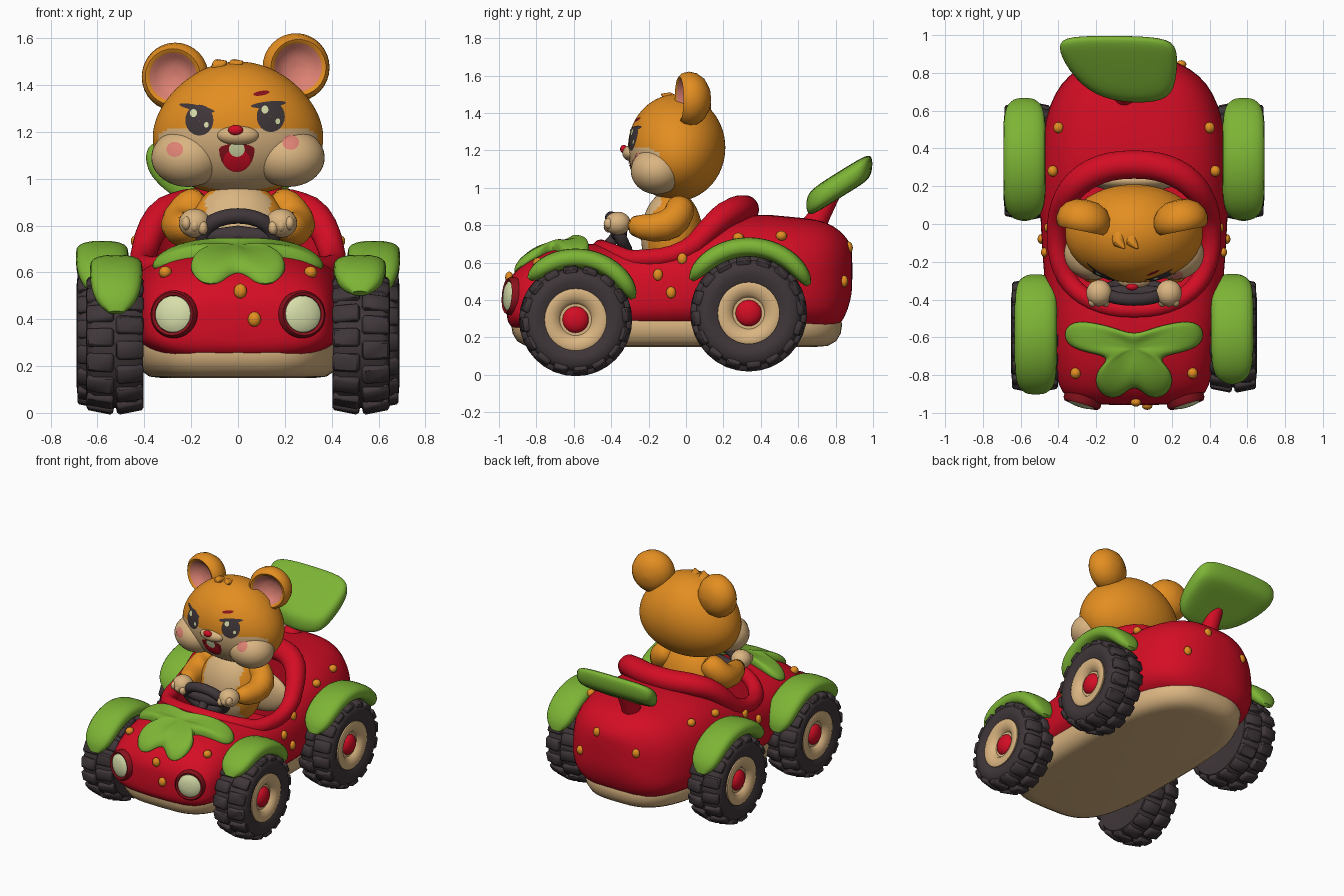
import bpy, bmesh
from math import sin, cos, pi, sqrt, radians, copysign
from mathutils import Vector, Matrix, Euler

if bpy.data.objects.get("Cube"):
    bpy.data.objects.remove(bpy.data.objects["Cube"], do_unlink=True)

def material(name, *rgb):
    m = bpy.data.materials.new(name)
    m.use_nodes = True
    m.diffuse_color = (*rgb, 1)
    next(n for n in m.node_tree.nodes if n.type == 'BSDF_PRINCIPLED').inputs["Base Color"].default_value = (*rgb, 1)
    return m

red, dark_red = material("berry red", .66, .004, .018), material("dark red", .25, .006, .012)
orange, cream = material("orange fur", .77, .27, .015), material("cream", .7, .46, .22)
dark, green = material("dark rubber", .05, .037, .04), material("leaf green", .205, .46, .036)
pink, pale = material("pink", .72, .22, .17), material("pale glass", .68, .73, .4)

# ---- helpers
def turn(count):
    return [2 * pi * i / count for i in range(count)]

def power(v, e):
    return copysign(abs(v) ** e, v)

def apply_modifier(ob, name):
    bpy.context.view_layer.objects.active = ob
    bpy.ops.object.modifier_apply(modifier=name)

def finish(name, bm, mats, rule=None, subdivide=0):
    bmesh.ops.recalc_face_normals(bm, faces=bm.faces)
    for f in bm.faces:
        f.material_index = int(rule(f.calc_center_median())) if rule else 0
    ob = bpy.data.objects.new(name, bpy.data.meshes.new(name))
    bm.to_mesh(ob.data)
    bm.free()
    for m in mats:
        ob.data.materials.append(m)
    bpy.context.collection.objects.link(ob)
    if subdivide:
        ob.modifiers.new("Smooth", 'SUBSURF').levels = subdivide
        apply_modifier(ob, "Smooth")
    return ob

def loft(name, rings, *mats, closed=False, caps=True, **options):
    bm = bmesh.new()
    rows = [[bm.verts.new(p) for p in ring] for ring in rings]
    for a, b in zip(rows, rows[1:] + rows[:1] if closed else rows[1:]):
        for i in range(len(a)):
            bm.faces.new((a[i - 1], a[i], b[i], b[i - 1]))
    for row in (rows[0], rows[-1]) if caps and not closed else ():
        bm.faces.new(row)
    return finish(name, bm, mats, **options)

def ball(name, place, size, *mats, rule=None, detail=24):
    bm = bmesh.new()
    bmesh.ops.create_uvsphere(bm, u_segments=detail, v_segments=detail * 2 // 3, radius=1,
                              matrix=Matrix.LocRotScale(Vector(place), None, Vector(size)))
    return finish(name, bm, mats, rule)

def circle(p, axis, r):
    side = axis.cross(Vector((0, 0, 1))).normalized()
    return [p + (side * cos(a) + side.cross(axis) * sin(a)) * max(r, .001) for a in turn(32)]

def lathe(name, profile, place, axis, *mats, rule=None):
    axis = Vector(axis).normalized()
    loft(name, [circle(Vector(place) + axis * d, axis, r) for r, d in profile], *mats, rule=rule)

def tube(name, points, radii, mat, closed=False, subdivide=0):
    pts, n, rings = [Vector(p) for p in points], len(points), []
    for i, p in enumerate(pts):
        after = pts[(i + 1) % n if closed else min(i + 1, n - 1)]
        before = pts[i - 1 if closed else max(i - 1, 0)]
        rings.append(circle(p, (after - before).normalized(), radii[i]))
    loft(name, rings, mat, closed=closed, subdivide=subdivide)

def pad(name, outline, cx, cy, height, layers):
    rings = []
    for s, lift in layers:
        flat = [(cx + (x - cx) * s, cy + (y - cy) * s) for x, y in outline]
        rings.append([(x, y, height(x, y) + lift) for x, y in flat])
    loft(name, rings, green, subdivide=2)

def table(rows, t):
    a, b = next(((a, b) for a, b in zip(rows, rows[1:]) if t <= b[0]), rows[-2:])
    k = min(1, max(0, (t - a[0]) / (b[0] - a[0])))
    return [p + (q - p) * k for p, q in zip(a[1:], b[1:])]

# ---- car shell: stations of y, underside, top, half width
stations = [(-.96, .3, .47, .14), (-.945, .27, .5, .27), (-.92, .24, .55, .36), (-.86, .22, .61, .4),
            (-.75, .21, .665, .425), (-.6, .21, .7, .44), (-.45, .21, .7, .46), (-.3, .21, .7, .475),
            (-.1, .21, .74, .49), (.1, .21, .82, .5), (.35, .21, .87, .5), (.55, .21, .845, .475),
            (.7, .22, .835, .42), (.79, .23, .8, .345), (.85, .3, .745, .25), (.88, .4, .7, .15),
            (.89, .46, .66, .06)]

def section(y):
    low, high, w = table(stations, y)
    mid = low + .38 * (high - low)
    return mid - low, high - mid, w, mid

def shell_top(x, y):
    down, up, w, mid = section(y)
    return mid + up * max(0, 1 - min(1, abs(x) / w) ** 2.8) ** .36

def shell_side(y, z):
    down, up, w, mid = section(y)
    return w * max(0, 1 - abs((z - mid) / up) ** 2.8) ** .36

rings = []
for y in (row[0] for row in stations):
    down, up, w, mid = section(y)
    rings.append([(w * power(cos(a), .72), y, mid + (up if a < pi else down) * power(sin(a), .72)) for a in turn(40)])
shell = loft("car_shell", rings, red, subdivide=1)

# cockpit opening, padded rim rising into a headrest, seat back
def oval(rx, ry):
    return [(rx * power(cos(a), .88), -.07 + ry * power(sin(a), .88)) for a in turn(48)]

cutter = loft("cockpit_cutter", [[(x, y, z) for x, y in oval(.39, .36)] for z in (.38, 1.3)], red)
cutter.hide_render = True
cut = shell.modifiers.new("Cockpit", 'BOOLEAN')
cut.operation, cut.solver, cut.object = 'DIFFERENCE', 'EXACT', cutter
apply_modifier(shell, "Cockpit")
bpy.data.objects.remove(cutter, do_unlink=True)
rim = [(-.46, .68, .045), (-.3, .615, .05), (-.1, .63, .05), (.03, .68, .055), (.12, .775, .062),
       (.2, .85, .07), (.28, .885, .075), (.32, .885, .075)]
path = oval(.41, .385)
tube("cockpit_rim", [(x, y, table(rim, y)[0]) for x, y in path], [table(rim, y)[1] for x, y in path], red, closed=True)
ball("seat_back", (0, .23, .6), (.24, .06, .15), cream)

# cream underbody, blunt at the nose and round at the tail
rings = []
for s, z in ((.76, .15), (.86, .155), (.94, .18), (.985, .22), (1, .27), (.98, .3)):
    rings.append([(.44 * s * power(cos(a), .68 if a < pi else .55),
                   -.05 + .885 * s ** .6 * power(sin(a), .68 if a < pi else .55), z) for a in turn(64)])
loft("underbody", rings, cream)

# ---- wheels and fenders
def wheel(name, x, y, z, radius, side):
    place, s = Vector((x, y, z)), radius / .295
    tyre = [(0, .05), (.15, .06), (.15, .1), (.2, .125), (.25, .12), (.275, .09), (.275, -.09), (.25, -.12),
            (.16, -.12), (0, -.1)]
    lathe(name + "_tyre", [(r * s, d) for r, d in tyre], place, (side, 0, 0), dark)
    disc = [(0, .085), (.085, .085), (.1, .108), (.15, .122), (.166, .115), (.165, .08)]
    lathe(name + "_disc", disc, place, (side, 0, 0), cream)
    ball(name + "_hub", (x + side * .075, y, z), (.045, .072, .072), red)
    bm = bmesh.new()
    for half, a in ((half, a) for half in (-1, 1) for a in turn(16)):
        block = Matrix.LocRotScale(Vector((half * .062, 0, radius - .028)), Euler((0, half * .2, 0)),
                                   Vector((.115, .078, .05)))
        spin = Matrix.Rotation(a + half * pi / 32, 4, 'X')
        bmesh.ops.create_cube(bm, matrix=Matrix.Translation(place) @ spin @ block)
    bmesh.ops.bevel(bm, geom=bm.edges[:], offset=.01, segments=1, affect='EDGES')
    finish(name + "_treads", bm, [dark])

def fender(name, x, y, z, radius, start, end, steps=24):
    rings = []
    for i in range(steps + 1):
        a = radians(start + (end - start) * i / steps)
        s = max(.08, 1 - abs(2 * i / steps - 1) ** 5) ** .5
        rings.append([(x + .112 * s * power(cos(b), .75), y + r * cos(a), z + r * sin(a)) for b, r in
                      ((b, radius + .052 * s * power(sin(b), .75)) for b in turn(20))])
    loft(name, rings, green)

for side, word in ((1, "left"), (-1, "right")):
    wheel("front_" + word, side * .525, -.59, .295, .295, side)
    wheel("rear_" + word, side * .565, .335, .33, .305, side)
    fender("front_fender_" + word, side * .52, -.59, .295, .328, 20, 139 if side > 0 else 156)
    fender("rear_fender_" + word, side * .58, .335, .33, .353, 25, 150)
    # headlights
    axis, spot = (side * .3, -1, .08), (side * .27, -.925, .42)
    lathe("headlight_ring", [(.1, -.06), (.102, .02), (.092, .035), (.08, .03), (.078, 0)], spot, axis, dark_red)
    lathe("headlight_lens", [(.08, 0), (.078, .028), (.06, .04), (.03, .046), (0, .048)], spot, axis, pale)
    # seeds on the flanks and on top
    for y, z in ((-.02, .62), (-.15, .535), (-.08, .44)):
        ball("side_seed", (side * shell_side(y, z), y, z), (.02, .026, .032), orange, detail=12)
    for x, y in ((.4, .51), (.43, .28), (.31, -.79)):
        ball("top_seed", (side * x, y, shell_top(x, y) + .005), (.028, .03, .027), orange, detail=12)
for spot in ((.01, -.945, .52), (.07, -.962, .4), (.1, .87, .68), (.25, .845, .5), (-.2, .855, .6)):
    ball("end_seed", spot, (.028, .022, .032), orange, detail=12)

# ---- leaves
half = [(.1, -.55), (.22, -.52), (.32, -.515), (.37, -.56), (.36, -.64), (.26, -.68), (.11, -.705),
        (.2, -.77), (.205, -.86), (.15, -.92), (.07, -.92)]
outline = [(0, -.59)] + half + [(0, -.84)] + [(-x, y) for x, y in reversed(half)]
pad("hood_leaf", outline, 0, -.65, shell_top, [(1, -.02), (1.02, .02), (.94, .05), (.6, .05), (.2, .035)])
outline = [(-.41, .97), (-.3, .995), (-.05, .995), (.2, .985), (.23, .9), (.22, .74), (.17, .645), (-.07, .64),
           (-.25, .7), (-.37, .85)]
pad("spoiler_leaf", outline, -.07, .83, lambda x, y: 1.025 + .62 * (y - .83),
    [(.4, -.075), (.9, -.075), (1.01, -.035), (1.02, .025), (.92, .065), (.4, .07)])
tube("spoiler_stem", [(-.05, .66, .76), (-.05, .72, .86), (-.05, .79, 1)], [.075, .055, .05], red)

# ---- driver's head, narrower at the top, with full cheeks
def narrowing(z):
    return 1 - .15 * (z - 1.215) / .285

def bulge(x, z, cx, cy, cz, rx, ry, rz):
    left = 1 - ((x - cx) / rx) ** 2 - ((z - cz) / rz) ** 2
    return cy - ry * sqrt(left) if left > 0 else cy

def face_y(x, z):
    return min(bulge(x, z, 0, -.05, 1.215, .36 * narrowing(z), .26, .285),
               bulge(abs(x), z, .215, -.155, 1.09, .155, .14, .125))

head = ball("head", (0, -.05, 1.215), (.36, .26, .285), orange, cream, detail=120,
            rule=lambda c: c.y < -.14 and c.z < 1.215 - .5 * max(0, c.y + .2))
for v in head.data.vertices:
    v.co.x *= narrowing(v.co.z)
for side in (-1, 1):
    ball("cheek", (side * .215, -.155, 1.09), (.155, .14, .125), cream, detail=40)
ball("muzzle", (0, -.295, 1.185), (.09, .045, .042), cream)
ball("nose", (-.01, -.332, 1.207), (.032, .02, .022), red)

def decal(name, x, z, w, h, mat, lift=.004, tilt=0, top=1):
    rings = []
    for s in (1, .8, .6, .4, .2, .02):
        flat = [(x + w * s * cos(a), z + h * s * sin(a) * (top if a < pi else 1) + tilt * w * s * cos(a))
                for a in turn(24)]
        rings.append([(px, face_y(px, pz) - lift, pz) for px, pz in flat])
    loft(name, rings, mat, caps=False)

decal("mouth", -.005, 1.125, .076, .097, dark_red, top=.25)
decal("tongue", -.005, 1.078, .058, .048, red, .007)
decal("teeth", -.005, 1.125, .034, .032, pale, .009)
decal("brow", .1, 1.365, .035, .01, dark_red, tilt=.15)
for x, z, blush_x, blush_z, tilt in ((-.165, 1.25, -.27, 1.125, -.2), (.14, 1.265, .225, 1.155, .1)):
    decal("eye", x, z, .06, .066, dark)
    decal("eye_glint", x - .025, z + .03, .015, .017, pale, .007)
    decal("eye_shine", x + .03, z - .02, .01, .012, pale, .007)
    decal("lash", x - .01, z + .052, .075, .013, dark, .006, tilt)
    decal("blush", blush_x, blush_z, .036, .032, pink)

# ears turned slightly outward, with a hollow pink inside
ear = [(0, .1), (.06, .093), (.11, .065), (.138, .025), (.146, -.015), (.138, -.05), (.12, -.068),
       (.103, -.06), (.085, -.03), (.04, -.012), (0, -.008)]
for side, place in ((-1, Vector((-.265, .03, 1.435))), (1, Vector((.245, .03, 1.475)))):
    axis = Vector((side * -.2, 1, 0))
    lathe("ear", ear, place, axis, orange, pink,
          rule=lambda c: (c - place).dot(axis) < .003 and (c - place).length < .11)
for x in (-.08, -.01):
    tube("hair_tuft", [(x, -.06, 1.45), (x, -.1, 1.485), (x + .03, -.13, 1.5)], [.045, .03, .004], orange)

# ---- driver's body
ball("torso", (0, -.075, .74), (.22, .165, .25), orange, cream, detail=48,
     rule=lambda c: c.y < -.13 and abs(c.x) < .14)
arm = ((.13, -.03, .92), (.2, -.03, .88), (.25, -.06, .81), (.25, -.17, .775), (.2, -.32, .805))
for side in (1, -1):
    tube("arm", [(side * x, y, z) for x, y, z in arm], [.06, .09, .092, .08, .055], orange, subdivide=1)
    ball("hand", (side * .185, -.365, .81), (.068, .07, .062), cream)
    for k in range(3):
        ball("finger", (side * (.15 + .035 * k), -.41, .79 + .01 * k), (.022, .03, .03), cream, detail=12)

# steering wheel
hub, reach, lean = Vector((0, -.36, .755)), Vector((.15, 0, 0)), Vector((0, -.04, .086))
tube("steering_wheel", [hub + reach * cos(a) + lean * sin(a) for a in turn(32)], [.033] * 32, dark, closed=True)
tube("steering_spoke", [hub - reach, hub, hub + reach], [.025, .045, .025], dark)
tube("steering_column", [hub, hub + Vector((0, -.09, -.1))], [.03, .03], dark)

for ob in bpy.context.scene.objects:
    ob.select_set(ob.type == 'MESH')
bpy.ops.object.shade_smooth_by_angle(angle=radians(45))
